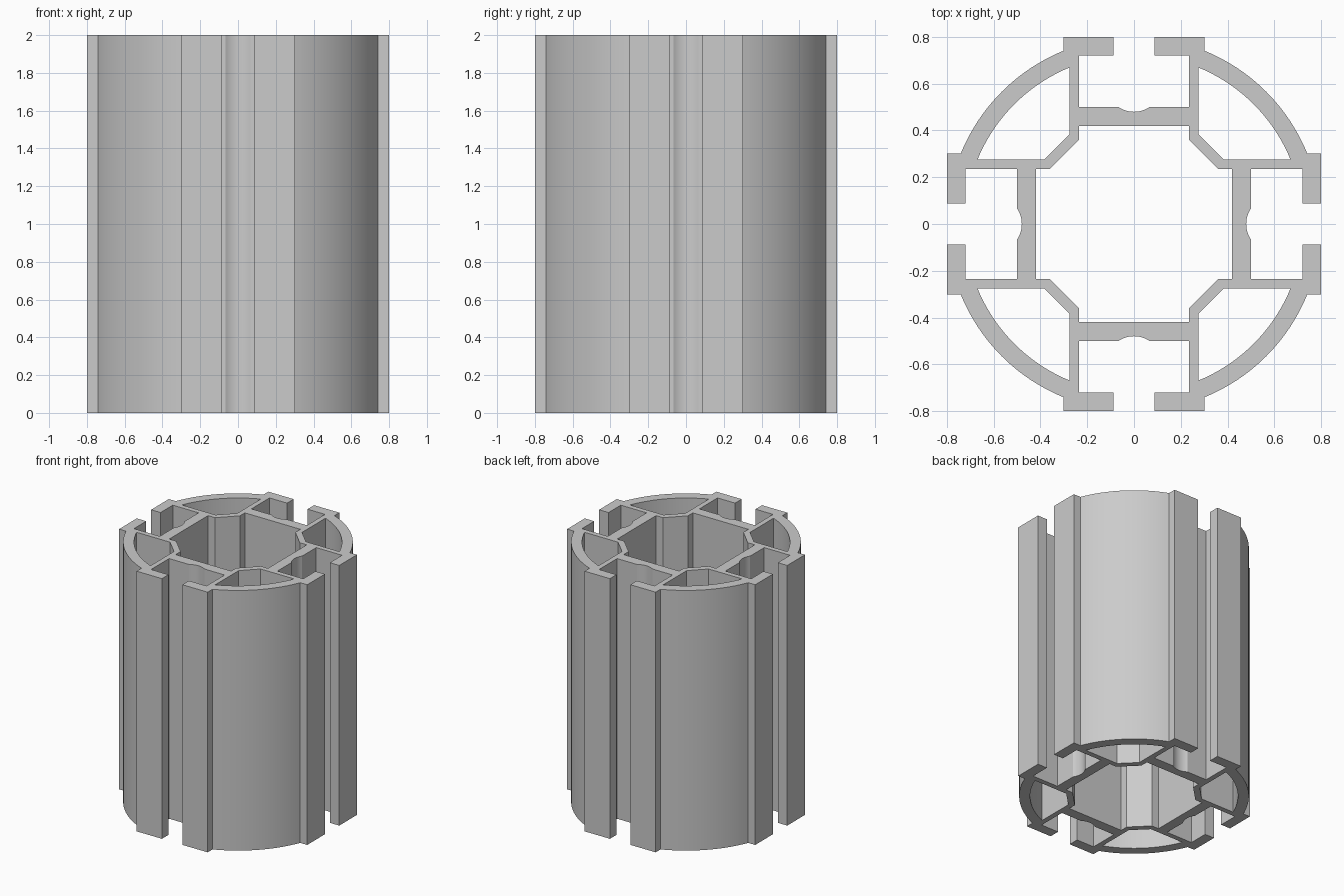
import bpy
from math import atan2, asin, cos, sin, hypot, pi

HEIGHT = 2.0

cube = bpy.data.objects.get("Cube")
if cube:
    bpy.data.objects.remove(cube)


def arc(radius, start, end, steps, centre=(0, 0)):
    return [(centre[0] + radius * cos(start + (end - start) * i / steps),
             centre[1] + radius * sin(start + (end - start) * i / steps))
            for i in range(steps + 1)]


def diagonal_mirror(half):
    """Reflect a half outline across the 45 degree line."""
    return half + [(y, x) for x, y in reversed(half)]


def turned(points, quarter):
    for _ in range(quarter):
        points = [(y, -x) for x, y in points]
    return points


def tidy(points):
    """Drop repeated neighbouring points."""
    return [p for i, p in enumerate(points)
            if hypot(p[0] - points[i - 1][0], p[1] - points[i - 1][1]) > 1e-5]


def full_ring(half):
    quarter = diagonal_mirror(half)
    return tidy([p for k in range(4) for p in turned(quarter, k)])


# Outer outline: shallow groove, T-slot, lip, then the round shell
half_width, dip = 0.066, 0.02
r = (half_width ** 2 + dip ** 2) / (2 * dip)
groove = arc(r, -pi / 2, -pi / 2 + asin(half_width / r), 6, (0, 0.48 + r))
slot = [(0.236, 0.5), (0.236, 0.72), (0.087, 0.72), (0.087, 0.8), (0.302, 0.8)]
shell = arc(0.8, atan2(0.741, 0.302), pi / 4, 12)
outer = full_ring(groove + slot + shell)

# Central bore and the four corner chambers
bore = full_ring([(0, 0.42), (0.236, 0.42), (0.236, 0.36)])
chamber = tidy(diagonal_mirror(
    [(0.385, 0.275), (0.275, 0.385)][1:] + arc(0.724, atan2(0.67, 0.275), pi / 4, 12)))
outlines = [outer, bore] + [turned(chamber, k) for k in range(4)]

# Filled profile extruded to full height
curve = bpy.data.curves.new("extruded_profile", "CURVE")
curve.dimensions = "2D"
curve.fill_mode = "BOTH"
curve.extrude = HEIGHT / 2
for outline in outlines:
    spline = curve.splines.new("POLY")
    spline.points.add(len(outline) - 1)
    for point, (x, y) in zip(spline.points, outline):
        point.co = (x, y, 0, 1)
    spline.use_cyclic_u = True

obj = bpy.data.objects.new("extruded_profile", curve)
bpy.context.collection.objects.link(obj)
bpy.ops.object.select_all(action="DESELECT")
obj.select_set(True)
bpy.context.view_layer.objects.active = obj
bpy.ops.object.convert(target="MESH")
obj = bpy.context.object

# Weld the caps to the walls, dissolve flat areas and stand it on the ground
bpy.ops.object.mode_set(mode="EDIT")
bpy.ops.mesh.select_all(action="SELECT")
bpy.ops.mesh.remove_doubles(threshold=0.0001)
bpy.ops.mesh.normals_make_consistent(inside=False)
bpy.ops.object.mode_set(mode="OBJECT")
for v in obj.data.vertices:
    v.co.z += HEIGHT / 2
bpy.ops.object.shade_smooth_by_angle(angle=0.35)

# Plain grey metal
grey = bpy.data.materials.new("light_grey")
grey.use_nodes = True
colour = (0.6, 0.6, 0.6, 1)
grey.diffuse_color = colour
grey.node_tree.nodes["Principled BSDF"].inputs["Base Color"].default_value = colour
obj.data.materials.clear()
obj.data.materials.append(grey)
